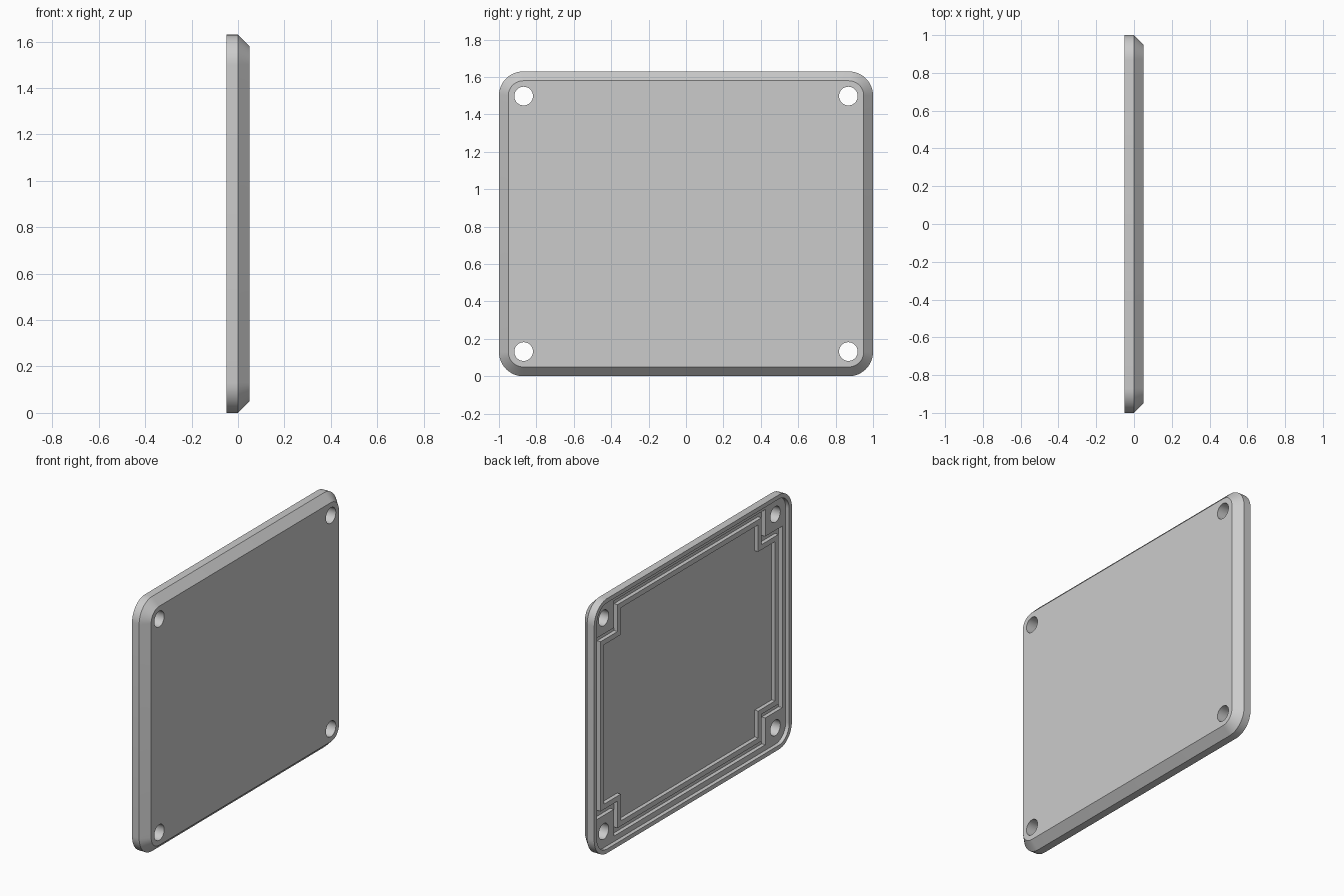
import bpy, bmesh, math

if "Cube" in bpy.data.objects:
    bpy.data.objects.remove(bpy.data.objects["Cube"], do_unlink=True)

HALF_Y, HALF_Z = 1.0, 0.815          # half size of the plate
BACK, LEDGE, FLOOR, FACE = -0.05, -0.025, 0.0, 0.05   # depth levels along x
CORNER = 0.13                        # corner radius, also the screw hole inset
QUADRANTS = [(1, 1), (-1, 1), (-1, -1), (1, -1)]

grey = bpy.data.materials.new("light_grey")
grey.use_nodes = True
COLOUR = (0.6, 0.6, 0.6, 1)
grey.diffuse_color = COLOUR
grey.node_tree.nodes["Principled BSDF"].inputs["Base Color"].default_value = COLOUR


def rounded_outline(inset, steps=12):
    """Rounded rectangle, shrunk by inset, in the y-z plane."""
    r = CORNER - inset
    pts = []
    for i, (sy, sz) in enumerate(QUADRANTS):
        for k in range(steps + 1):
            a = math.pi / 2 * (i + k / steps)
            pts.append((sy * (HALF_Y - CORNER) + r * math.cos(a),
                        HALF_Z + sz * (HALF_Z - CORNER) + r * math.sin(a)))
    return pts


def notched_outline(inset, notch=0.172):
    """Rectangle with a square step around each screw hole."""
    y, z = HALF_Y - inset, HALF_Z - inset
    pts = []
    for sy, sz in QUADRANTS:
        corner = [(y, z - notch), (y - notch, z - notch), (y - notch, z)]
        if sy * sz < 0:
            corner.reverse()
        pts += [(sy * a, HALF_Z + sz * b) for a, b in corner]
    return pts


def circle_outline(y, z, radius, steps=48):
    return [(y + radius * math.cos(2 * math.pi * k / steps),
             z + radius * math.sin(2 * math.pi * k / steps)) for k in range(steps)]


def loft(name, sections, closed_ring=False):
    """Skin (x, outline) sections; cap the ends or join them into a ring."""
    bm = bmesh.new()
    loops = [[bm.verts.new((x, y, z)) for y, z in outline] for x, outline in sections]
    pairs = list(zip(loops, loops[1:]))
    if closed_ring:
        pairs.append((loops[-1], loops[0]))
    else:
        bm.faces.new(loops[0])
        bm.faces.new(loops[-1])
    for a, b in pairs:
        for i in range(len(a)):
            j = (i + 1) % len(a)
            bm.faces.new((a[i], a[j], b[j], b[i]))
    bmesh.ops.recalc_face_normals(bm, faces=bm.faces)
    mesh = bpy.data.meshes.new(name)
    bm.to_mesh(mesh)
    bm.free()
    mesh.materials.append(grey)
    obj = bpy.data.objects.new(name, mesh)
    bpy.context.collection.objects.link(obj)
    return obj


def prism(name, outline, x0, x1):
    return loft(name, [(x0, outline), (x1, outline)])


# Plate with a chamfered outer face
plate = loft("cover_plate", [(BACK, rounded_outline(0)),
                             (FLOOR, rounded_outline(0)),
                             (FACE, rounded_outline(FACE - FLOOR))])

# Cutters: rim recess, notched pocket and four screw holes
cutters = [prism("recess_cutter", rounded_outline(0.027), -0.2, LEDGE),
           prism("pocket_cutter", notched_outline(0.062), -0.25, FLOOR)]
for sy, sz in QUADRANTS:
    hole = circle_outline(sy * (HALF_Y - 0.132), HALF_Z + sz * (HALF_Z - 0.132), 0.05)
    cutters.append(prism("screw_hole_cutter", hole, -0.3, 0.3))

for cutter in cutters:
    cutter.hide_render = True
    mod = plate.modifiers.new(cutter.name, 'BOOLEAN')
    mod.operation = 'DIFFERENCE'
    mod.solver = 'EXACT'
    mod.object = cutter

# Bake the cuts and drop the cutters
bpy.context.view_layer.update()
graph = bpy.context.evaluated_depsgraph_get()
cut_mesh = bpy.data.meshes.new_from_object(plate.evaluated_get(graph))
plate.modifiers.clear()
plate.data = cut_mesh
for cutter in cutters:
    bpy.data.objects.remove(cutter, do_unlink=True)

# Locating ridge that steps around the screw holes
outer, inner = notched_outline(0.1), notched_outline(0.133)
ridge = loft("locating_ridge", [(FLOOR, outer), (LEDGE, outer),
                                (LEDGE, inner), (FLOOR, inner)], closed_ring=True)

# Smooth the rounded corners and holes, keep hard edges
bpy.ops.object.select_all(action='DESELECT')
for obj in (plate, ridge):
    obj.select_set(True)
bpy.context.view_layer.objects.active = plate
bpy.ops.object.shade_smooth_by_angle(angle=math.radians(30))
